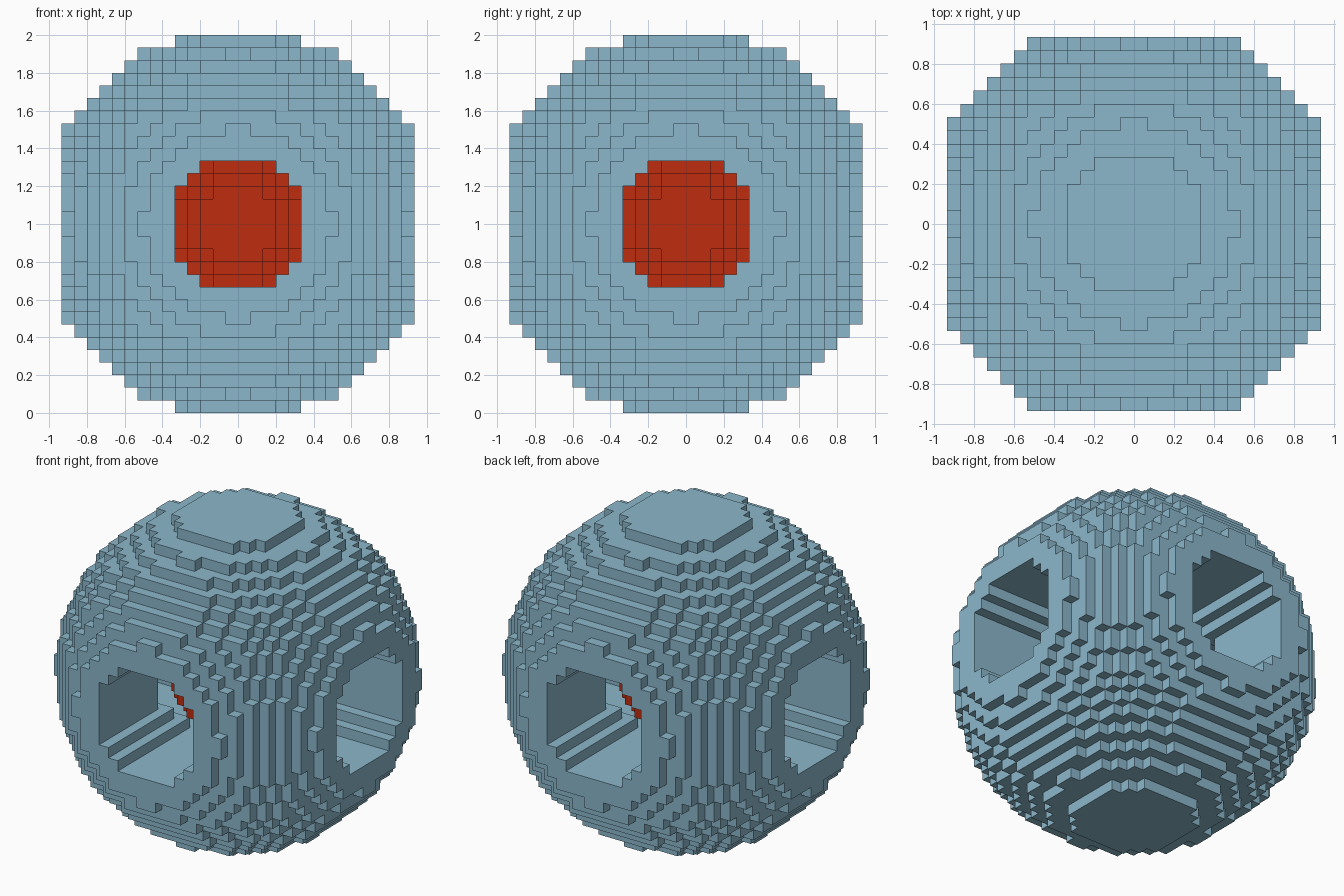
import bpy, bmesh, math
from mathutils import Vector

if "Cube" in bpy.data.objects:
    bpy.data.objects.remove(bpy.data.objects["Cube"])

V = 2 / 30            # size of one block
BALL_R, CORE_R = 15.5, 5.5


def material(name, rgb):
    m = bpy.data.materials.new(name)
    m.diffuse_color = (*rgb, 1)
    m.use_nodes = True
    m.node_tree.nodes["Principled BSDF"].inputs["Base Color"].default_value = m.diffuse_color
    return m


def block_mesh(name, half, inside, mat):
    """Skin every block whose centre passes the test, then merge coplanar faces."""
    cells = {(i, j, k) for i in range(-half, half) for j in range(-half, half)
             for k in range(-half, half) if inside(i + .5, j + .5, k + .5)}
    bm = bmesh.new()
    verts = {}

    def corner(p):
        if p not in verts:
            verts[p] = bm.verts.new((p[0] * V, p[1] * V, p[2] * V + 1))
        return verts[p]

    for c in cells:
        for axis in range(3):
            for side in (0, 1):
                n = list(c)
                n[axis] += 1 if side else -1
                if tuple(n) in cells:
                    continue
                loop = []
                for a, b in ((0, 0), (1, 0), (1, 1), (0, 1)):
                    p = list(c)
                    p[axis] += side
                    p[(axis + 1) % 3] += a
                    p[(axis + 2) % 3] += b
                    loop.append(corner(tuple(p)))
                bm.faces.new(loop if side else loop[::-1])
    bmesh.ops.dissolve_limit(bm, angle_limit=math.radians(1),
                             verts=bm.verts[:], edges=bm.edges[:])
    bmesh.ops.triangulate(bm, faces=[f for f in bm.faces if len(f.verts) > 4])
    me = bpy.data.meshes.new(name)
    bm.to_mesh(me)
    bm.free()
    me.materials.append(mat)
    ob = bpy.data.objects.new(name, me)
    bpy.context.collection.objects.link(ob)
    return ob


def in_ball(x, y, z):
    tunnel = CORE_R ** 2
    return (x * x + y * y + z * z <= BALL_R ** 2
            and x * x + z * z > tunnel      # front to back tunnel
            and y * y + z * z > tunnel)     # side to side tunnel


def in_core(x, y, z):
    return x * x + y * y + z * z <= CORE_R ** 2


blue = material("pale blue", (0.258, 0.474, 0.597))
red = material("red", (0.515, 0.025, 0.0045))

# Outer stepped ball with two crossing tunnels
block_mesh("outer_ball", 16, in_ball, blue)
# Small stepped ball where the tunnels cross
block_mesh("inner_core", 6, in_core, red)
